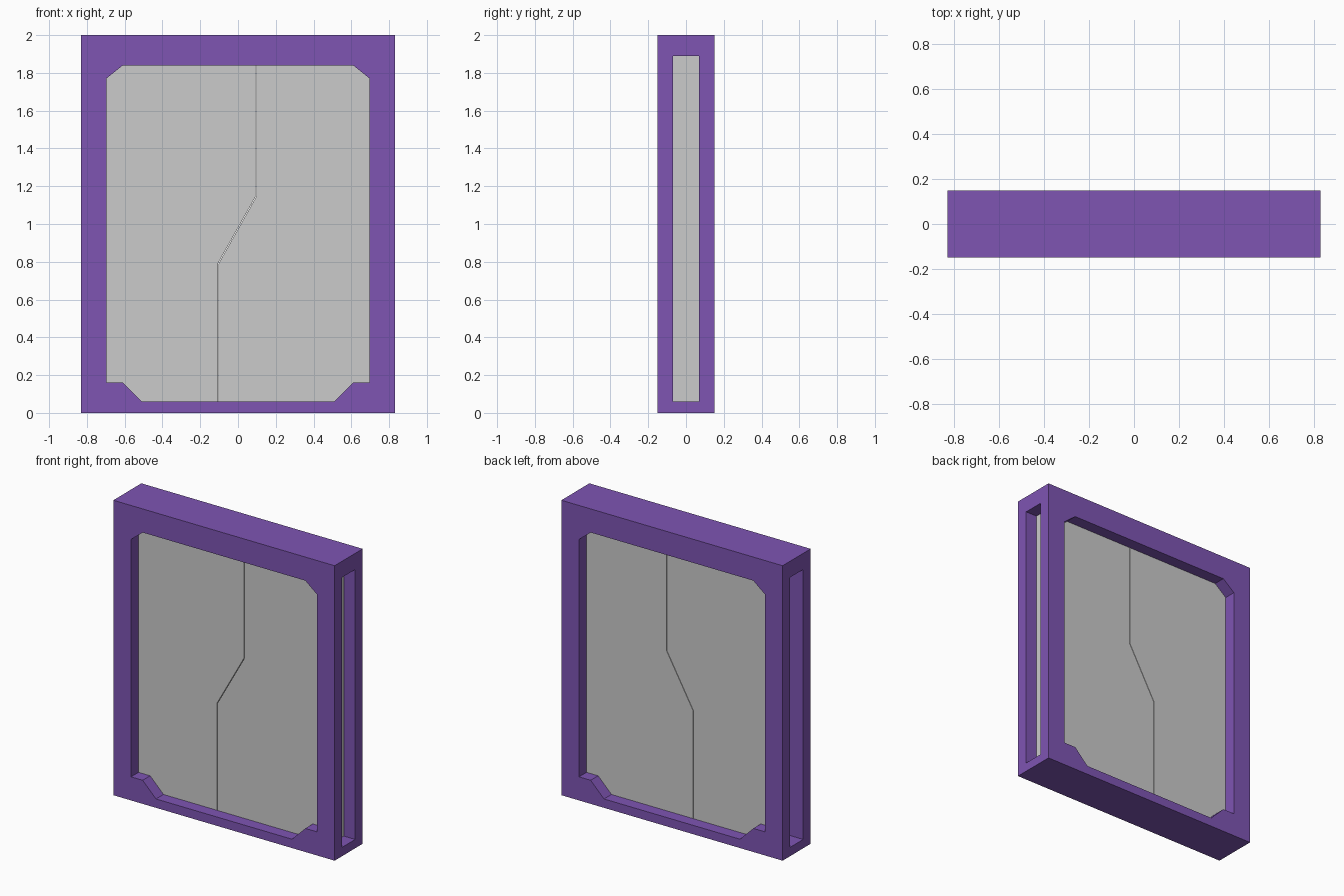
import bpy, bmesh

if "Cube" in bpy.data.objects:
    bpy.data.objects.remove(bpy.data.objects["Cube"])

H_W, H_D = 0.83, 0.15          # frame half width and half depth
SLOT = 0.07                    # half depth of the door channel
BOTTOM, CHANNEL_TOP = 0.06, 1.89


def prism(name, outline, depth):
    """Extrude an x-z outline symmetrically along y."""
    bm = bmesh.new()
    face = bm.faces.new([bm.verts.new((x, -depth, z)) for x, z in outline])
    ext = bmesh.ops.extrude_face_region(bm, geom=[face])
    new = [v for v in ext["geom"] if isinstance(v, bmesh.types.BMVert)]
    bmesh.ops.translate(bm, verts=new, vec=(0, 2 * depth, 0))
    bmesh.ops.recalc_face_normals(bm, faces=bm.faces)
    mesh = bpy.data.meshes.new(name)
    bm.to_mesh(mesh)
    bm.free()
    obj = bpy.data.objects.new(name, mesh)
    bpy.context.collection.objects.link(obj)
    return obj


def rect(w, z0, z1):
    return [(-w, z0), (w, z0), (w, z1), (-w, z1)]


def cut(target, cutter):
    """Subtract a cutter, then discard it."""
    cutter.hide_render = True
    mod = target.modifiers.new("cut", 'BOOLEAN')
    mod.operation, mod.solver, mod.object = 'DIFFERENCE', 'EXACT', cutter
    bpy.context.view_layer.objects.active = target
    bpy.ops.object.modifier_apply(modifier=mod.name)
    bpy.data.objects.remove(cutter)


# Frame: solid slab with a chamfered opening and a channel running side to side
frame = prism("door_frame", rect(H_W, 0, 2), H_D)
half = [(0.51, BOTTOM), (0.61, 0.16), (0.697, 0.16), (0.697, 1.77), (0.61, 1.84)]
opening = half + [(-x, z) for x, z in reversed(half)]
cut(frame, prism("opening_cutter", opening, H_D + 0.1))
cut(frame, prism("channel_cutter", rect(H_W + 0.1, BOTTOM, CHANNEL_TOP), SLOT))

purple = bpy.data.materials.new("frame_purple")
purple.diffuse_color = (0.21, 0.09, 0.45, 1)
purple.use_nodes = True
purple.node_tree.nodes["Principled BSDF"].inputs["Base Color"].default_value = purple.diffuse_color
frame.data.materials.clear()
frame.data.materials.append(purple)

# Sliding doors: two panels meeting along a stepped seam
seam = [(-0.105, BOTTOM), (-0.105, 0.79), (0.095, 1.145), (0.095, CHANNEL_TOP)]
for name, side, end in (("left_door", -1, -0.72), ("right_door", 1, 0.745)):
    edge = [(x + side * 0.002, z) for x, z in seam]
    prism(name, edge + [(end, CHANNEL_TOP), (end, BOTTOM)], SLOT)
